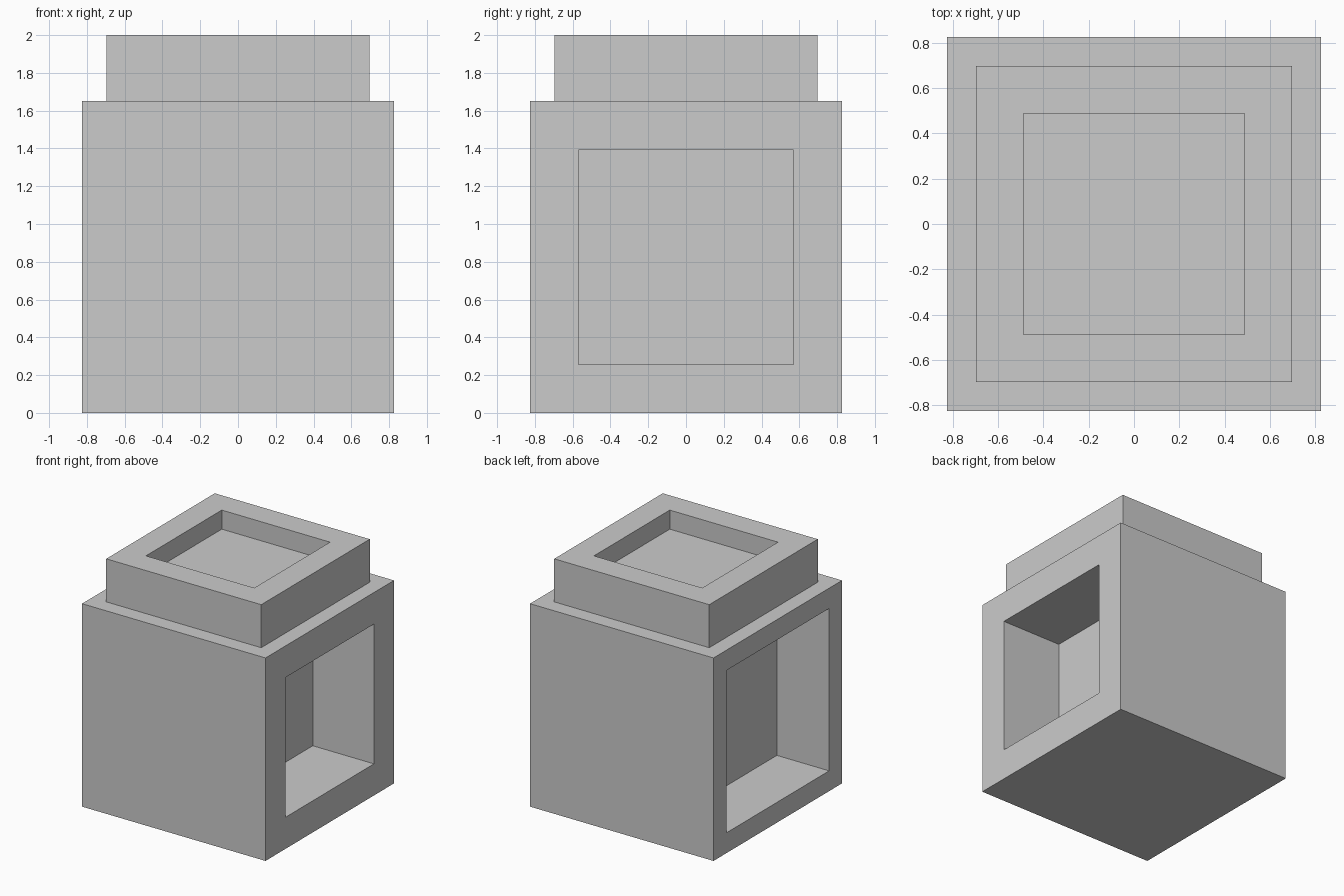
import bpy
import bmesh
from mathutils import Matrix, Vector

if "Cube" in bpy.data.objects:
    bpy.data.objects.remove(bpy.data.objects["Cube"])

SIZE = 1.65  # edge of the cubic body


def step(bm, face, margin, height):
    """Inset a face by margin, then raise (+) or sink (-) it along its normal."""
    normal = face.normal.copy()
    bmesh.ops.inset_individual(bm, faces=[face], thickness=margin, use_even_offset=True)
    new = bmesh.ops.extrude_discrete_faces(bm, faces=[face])["faces"][0]
    bmesh.ops.translate(bm, verts=new.verts, vec=normal * height)
    bm.normal_update()
    return new


bm = bmesh.new()
bmesh.ops.create_cube(bm, size=SIZE, matrix=Matrix.Translation((0, 0, SIZE / 2)))
bm.normal_update()


def side(direction):
    return max(bm.faces, key=lambda f: f.normal.dot(Vector(direction)))


# Square pockets of different size and depth in the right and left sides
step(bm, side((1, 0, 0)), 0.257, -0.55)
left = min((f for f in bm.faces if f.normal.x < -0.9),
           key=lambda f: f.calc_center_median().x)
step(bm, left, 0.165, -0.47)

# Raised neck with a shallow recess on top
top = max((f for f in bm.faces if f.normal.z > 0.9),
          key=lambda f: f.calc_center_median().z)
neck = step(bm, top, 0.128, 0.35)
step(bm, neck, 0.21, -0.155)

bmesh.ops.recalc_face_normals(bm, faces=bm.faces)
mesh = bpy.data.meshes.new("block_body")
bm.to_mesh(mesh)
bm.free()
bpy.context.collection.objects.link(bpy.data.objects.new("block_body", mesh))
